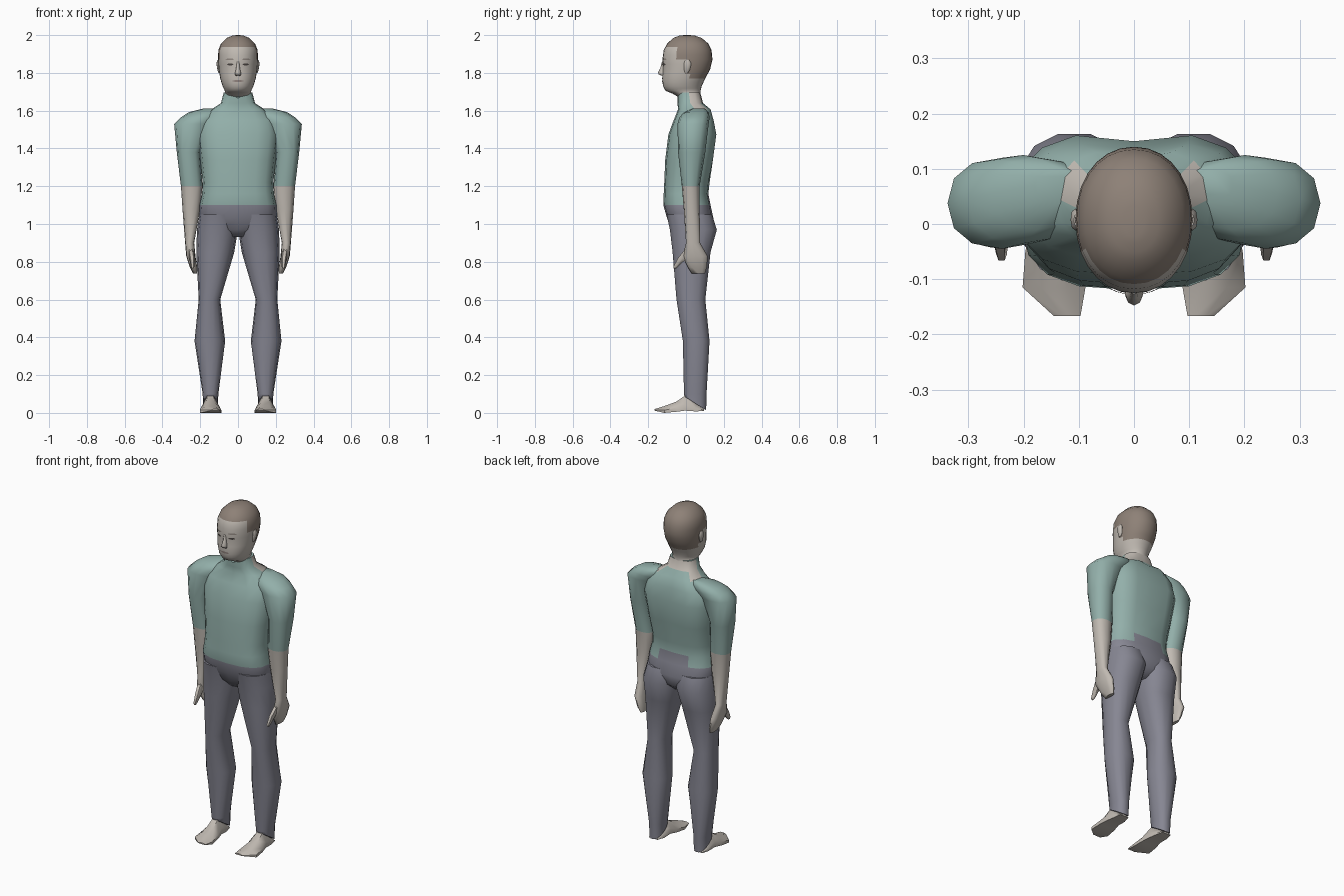
import bpy, bmesh, math
from mathutils import Vector


def material(name, rgb):
    m = bpy.data.materials.new(name)
    m.diffuse_color = (*rgb, 1)
    return m


SKIN = material("skin", (0.53, 0.49, 0.445))
SHIRT = material("shirt_teal", (0.29, 0.43, 0.40))
TROUSERS = material("trousers_grey", (0.24, 0.24, 0.29))
HAIR = material("hair_brown", (0.27, 0.22, 0.185))
DARK = material("eye_dark", (0.07, 0.06, 0.055))
LIPS = material("lips", (0.30, 0.24, 0.22))
BROW = material("brow", (0.27, 0.235, 0.21))


def ring(z, x0, x1, yf, yb, n=14, p=2.3):
    """Rounded horizontal cross-section between the given limits."""
    pts = []
    for i in range(n):
        a = 2 * math.pi * i / n
        c, s = math.cos(a), math.sin(a)
        u = math.copysign(abs(c) ** (2 / p), c)
        v = math.copysign(abs(s) ** (2 / p), s)
        pts.append(Vector(((x0 + x1) / 2 + u * (x1 - x0) / 2,
                           (yf + yb) / 2 + v * (yb - yf) / 2, z)))
    return pts


def loft(name, rings, mats, rule=None, mirror=False, angle=60):
    """Skin a list of rings, close both ends and colour faces by a rule."""
    bm = bmesh.new()
    vs = [[bm.verts.new(p) for p in r] for r in rings]
    n = len(rings[0])
    for a, b in zip(vs, vs[1:]):
        for i in range(n):
            j = (i + 1) % n
            bm.faces.new((a[i], a[j], b[j], b[i]))
    bm.faces.new(vs[0])
    bm.faces.new(vs[-1])
    bmesh.ops.recalc_face_normals(bm, faces=bm.faces[:])
    if rule:
        for f in bm.faces:
            f.material_index = rule(f.calc_center_median())
    return finish(name, bm, mats, mirror, angle)


def finish(name, bm, mats, mirror=False, angle=60):
    me = bpy.data.meshes.new(name)
    bm.to_mesh(me)
    bm.free()
    for m in mats:
        me.materials.append(m)
    me.shade_smooth()
    me.set_sharp_from_angle(angle=math.radians(angle))
    ob = bpy.data.objects.new(name, me)
    bpy.context.collection.objects.link(ob)
    if mirror:
        ob.modifiers.new("mirror", 'MIRROR').use_mirror_merge = False
    return ob


# Torso: shirt with collar, trouser waist below, bare skin at the nape
def torso_rule(c):
    if c.z > 1.64:
        return 2 if c.y > 0.03 else 0
    if c.z > 1.61:
        return 2 if 0.04 < c.y < 0.09 and abs(c.x) > 0.08 else 0
    if c.z < 1.10:
        return 1
    return 1 if c.z < 1.16 and c.y > 0.06 and abs(c.x) < 0.12 else 0


torso = [(0.93, 0.05, -0.04, 0.09), (0.97, 0.17, -0.075, 0.135),
         (1.03, 0.207, -0.1, 0.145), (1.10, 0.203, -0.12, 0.13),
         (1.16, 0.19, -0.118, 0.118), (1.22, 0.187, -0.115, 0.125),
         (1.34, 0.2, -0.11, 0.15), (1.475, 0.215, -0.093, 0.168),
         (1.55, 0.2, -0.065, 0.152), (1.607, 0.14, -0.042, 0.135),
         (1.64, 0.09, -0.045, 0.09), (1.695, 0.076, -0.046, 0.076)]
torso_rings = [ring(z, -r, r, f, b, 16, 2.7) for z, r, f, b in torso]
for r in torso_rings[6:10]:
    r[4].y -= 0.018                      # spine hollow
for p in torso_rings[-1]:
    p.z -= 0.03 * max(0, 1 - abs(p.x) / 0.05) * (p.y < 0)   # collar notch
loft("torso", torso_rings, [SHIRT, TROUSERS, SKIN], torso_rule)

# Arms: sleeve, forearm and flat hand
arm = [(1.612, 0.09, 0.18, 0.04, 0.1), (1.592, 0.09, 0.26, -0.01, 0.12),
       (1.565, 0.1, 0.302, -0.035, 0.125), (1.53, 0.14, 0.338, -0.045, 0.12),
       (1.38, 0.2, 0.324, -0.042, 0.102), (1.20, 0.188, 0.302, -0.022, 0.072),
       (1.08, 0.2, 0.294, -0.012, 0.072), (0.90, 0.232, 0.28, 0.0, 0.075),
       (0.83, 0.225, 0.274, -0.018, 0.115), (0.77, 0.216, 0.255, 0.01, 0.11),
       (0.738, 0.217, 0.238, 0.03, 0.1)]
loft("arms", [ring(*s, n=12) for s in arm], [SHIRT, SKIN],
     lambda c: int(c.z < 1.2), True)
thumb = [(0.87, 0.235, 0.268, -0.005, 0.045), (0.82, 0.228, 0.258, -0.045, 0.01),
         (0.775, 0.23, 0.25, -0.068, -0.04), (0.765, 0.235, 0.245, -0.066, -0.05)]
loft("thumbs", [ring(*s, n=6) for s in thumb], [SKIN], None, True)

# Trouser legs, hem rising over the instep
leg = [(1.05, 0.0, 0.205, -0.105, 0.14), (0.97, 0.0, 0.217, -0.088, 0.166),
       (0.85, 0.02, 0.221, -0.073, 0.132), (0.60, 0.094, 0.208, -0.052, 0.104),
       (0.38, 0.068, 0.23, -0.018, 0.126), (0.10, 0.104, 0.187, -0.012, 0.11),
       (0.05, 0.106, 0.185, -0.01, 0.108)]
leg_rings = [ring(*s) for s in leg]
for p in leg_rings[-1]:
    p.z = 0.088 - 0.075 * (p.y + 0.01) / 0.118
loft("trouser_legs", leg_rings, [TROUSERS], None, True)

# Feet: low wedge sections from heel to toes (y, x inner, x outer, bottom, top)
foot = [(0.095, 0.12, 0.175, 0.01, 0.02), (0.05, 0.108, 0.183, 0.008, 0.05),
        (-0.005, 0.105, 0.187, 0.012, 0.092), (-0.05, 0.095, 0.197, 0.006, 0.06),
        (-0.115, 0.088, 0.202, 0.0, 0.036), (-0.167, 0.097, 0.145, 0.012, 0.02)]
foot_rings = []
for y, a, b, lo, hi in foot:
    w = b - a
    foot_rings.append([Vector(q) for q in (
        (a, y, lo), (b, y, lo), (b, y, lo + (hi - lo) * 0.4),
        (b - w * 0.3, y, hi), (a + w * 0.3, y, hi), (a, y, lo + (hi - lo) * 0.4))])
loft("feet", foot_rings, [SKIN], None, True, 50)

# Head and neck in one loft, hair coloured by a hairline
head = [(1.60, 0.064, -0.03, 0.085), (1.67, 0.068, -0.038, 0.077),
        (1.69, 0.069, -0.07, 0.077), (1.705, 0.07, -0.108, 0.077),
        (1.73, 0.082, -0.122, 0.083), (1.77, 0.094, -0.126, 0.102),
        (1.82, 0.102, -0.123, 0.128), (1.87, 0.106, -0.125, 0.14),
        (1.92, 0.104, -0.118, 0.135), (1.955, 0.09, -0.1, 0.118),
        (1.985, 0.06, -0.067, 0.083), (1.997, 0.03, -0.035, 0.048),
        (2.0, 0.008, -0.01, 0.018)]


def section(z):
    for a, b in zip(head, head[1:]):
        if a[0] <= z <= b[0]:
            t = (z - a[0]) / (b[0] - a[0])
            return [u + (v - u) * t for u, v in zip(a, b)]


def hairline(c):
    if c.y < -0.055:
        limit = 1.945
    elif c.y < 0.01:
        limit = 1.86
    else:
        limit = 1.775
    return int(c.z > limit)


heights = []
for a, b in zip(head, head[1:]):
    heights += [a[0], (a[0] + b[0]) / 2]
heights.append(2.0)
loft("head", [ring(z, -r, r, f, b, 28, 2.1) for z, r, f, b in map(section, heights)],
     [SKIN, HAIR], hairline)


def face_y(x, z):
    _, r, f, b = section(z)
    return (f + b) / 2 - (b - f) / 2 * (1 - (abs(x) / r) ** 2.1) ** (1 / 2.1)


# Painted face details: thin almond patches following the face surface
def patch(name, xc, zc, w, h, mat, mirror=True, lift=0.003):
    bm = bmesh.new()
    n = 6
    rows = []
    for i in range(n + 1):
        t = 2 * i / n - 1
        x, k = xc + t * w, h * (1 - 0.75 * t * t)
        rows.append([bm.verts.new((x, face_y(x, z) - lift, z))
                     for z in (zc - k, zc + k)])
    for a, b in zip(rows, rows[1:]):
        bm.faces.new((a[0], b[0], b[1], a[1]))
    finish(name, bm, [mat], mirror)


patch("eyes", 0.041, 1.845, 0.016, 0.006, DARK)
patch("brows", 0.043, 1.872, 0.022, 0.005, BROW)
patch("nostrils", 0.01, 1.785, 0.006, 0.003, DARK, True, 0.005)
patch("mouth", 0.0, 1.757, 0.028, 0.006, LIPS, False)

# Nose: narrow bridge widening to the tip
nose = [(1.86, 0.007, -0.127), (1.825, 0.01, -0.136), (1.802, 0.015, -0.148),
        (1.792, 0.017, -0.145), (1.785, 0.014, -0.128)]
loft("nose", [ring(z, -r, r, f, -0.108, 8, 2) for z, r, f in nose], [SKIN])

# Ears
ear = [(1.80, 0.097, 0.104, -0.005, 0.01), (1.815, 0.095, 0.109, -0.01, 0.02),
       (1.85, 0.097, 0.115, -0.012, 0.028), (1.868, 0.098, 0.109, -0.004, 0.018)]
loft("ears", [ring(*s, n=8) for s in ear], [SKIN], None, True)
